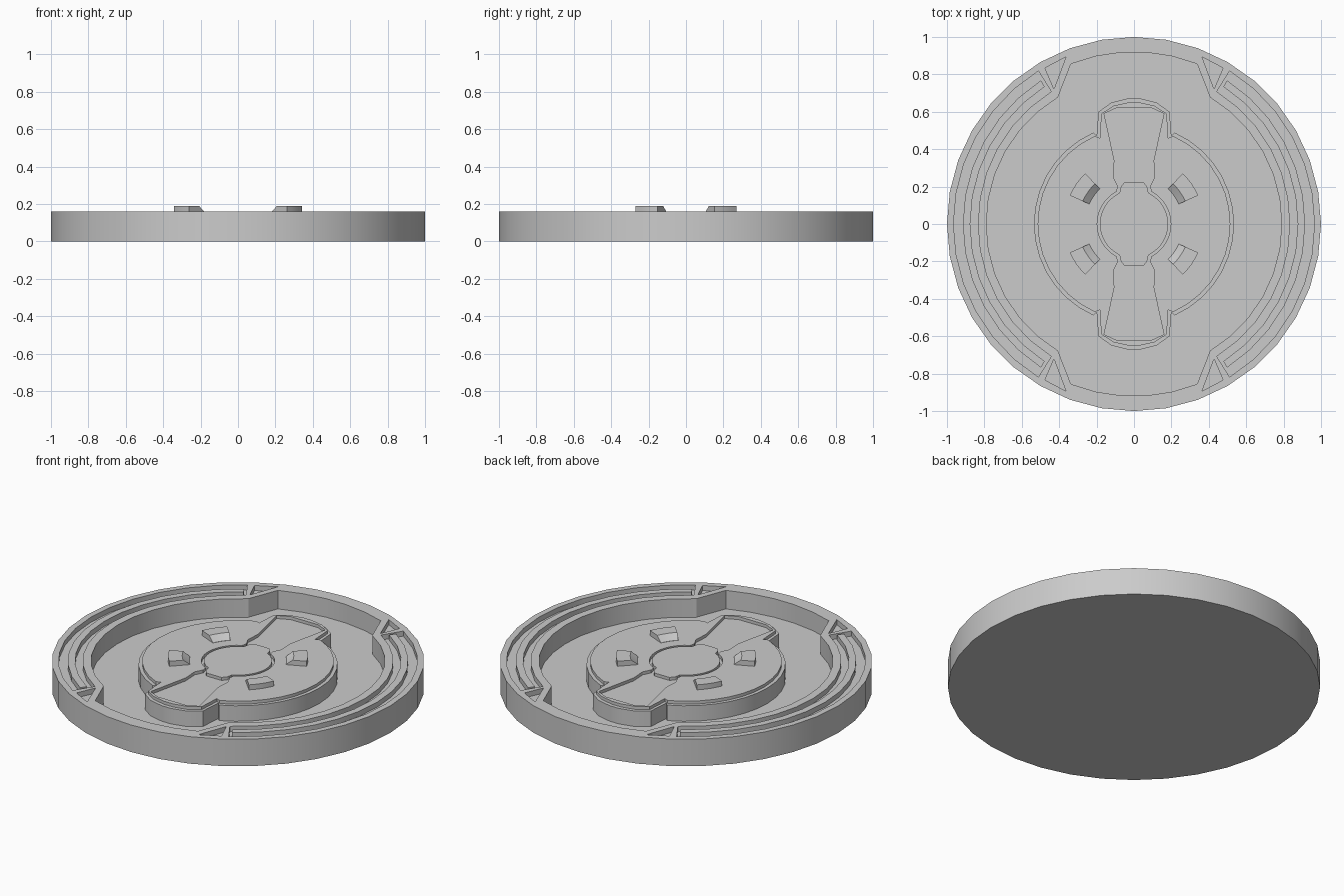
import bpy, bmesh
from math import sin, cos, radians

if "Cube" in bpy.data.objects:
    bpy.data.objects.remove(bpy.data.objects["Cube"])

FLOOR, TOP = 0.05, 0.16


def pol(r, a):
    return (r * cos(radians(a)), r * sin(radians(a)))


def arc(r, a0, a1, n):
    return [pol(r, a0 + (a1 - a0) * i / n) for i in range(n + 1)]


def prism(name, pts, z0, z1):
    """Extrude a closed outline between two heights."""
    bm = bmesh.new()
    low = [bm.verts.new((x, y, z0)) for x, y in pts]
    high = [bm.verts.new((x, y, z1)) for x, y in pts]
    bm.faces.new(low[::-1])
    bm.faces.new(high)
    n = len(pts)
    for i in range(n):
        j = (i + 1) % n
        bm.faces.new((low[i], low[j], high[j], high[i]))
    bmesh.ops.recalc_face_normals(bm, faces=bm.faces)
    me = bpy.data.meshes.new(name)
    bm.to_mesh(me)
    bm.free()
    ob = bpy.data.objects.new(name, me)
    bpy.context.collection.objects.link(ob)
    return ob


def cut(ob, cutter):
    """Subtract a cutter and discard it."""
    m = ob.modifiers.new("cut", 'BOOLEAN')
    m.operation = 'DIFFERENCE'
    m.solver = 'EXACT'
    m.object = cutter
    cutter.hide_render = True
    bpy.context.view_layer.objects.active = ob
    bpy.ops.object.modifier_apply(modifier=m.name)
    bpy.data.objects.remove(cutter)


def half_turn(pts):
    return [(-x, -y) for x, y in pts]


def mirrored(half):
    """Complete a right-hand chain (bottom to top) across x = 0."""
    return half + [(-x, y) for x, y in half[::-1]]


def four_way(quarter):
    """Complete an outline given from the x axis up to near the y axis."""
    lower = [(x, -y) for x, y in quarter[:0:-1]]
    return mirrored(lower + quarter)


# Base disc with the sunken well
base = prism("base_disc", arc(1, 0, 350, 35), 0, TOP)
well = four_way(arc(0.79, 0, 59, 6) + arc(0.92, 68.5, 86, 2))
cut(base, prism("well_cutter", well, FLOOR, 0.3))

# Curved grooves in the rim, each with a raised rib
for side, mid in (("right", 0), ("left", 180)):
    groove = arc(0.965, mid - 58, mid + 58, 12) + arc(0.835, mid + 58, mid - 58, 12)
    cut(base, prism("groove_cutter", groove, 0.13, 0.3))
    rib = arc(0.915, mid - 57, mid + 57, 12) + arc(0.876, mid + 57, mid - 57, 12)
    prism("rim_rib_" + side, rib, 0.125, TOP)

# Triangular pockets at the groove ends
for sx in (1, -1):
    for sy in (1, -1):
        tri = [(0.476 * sx, 0.834 * sy), (0.428 * sx, 0.722 * sy), (0.364 * sx, 0.893 * sy)]
        cut(base, prism("pocket_cutter", tri, 0.13, 0.3))

# Central island: lower ledge and upper deck
lobe = [(0.20, 0.47), (0.19, 0.60), (0.12, 0.65), (0.03, 0.672)]
lower = four_way(arc(0.535, 0, 66, 7) + lobe)
prism("island_ledge", lower, FLOOR - 0.01, 0.142)
lobe_in = [(0.183, 0.46), (0.175, 0.59), (0.11, 0.632), (0.03, 0.65)]
deck = prism("island_deck", four_way(arc(0.515, 0, 66, 7) + lobe_in), 0.135, TOP)

# Sunken panels in the lobes and the hub opening
panel = mirrored([(0.06, 0.15), (0.11, 0.25), (0.105, 0.34), (0.16, 0.59), (0.09, 0.622)])
for pts in (panel, half_turn(panel)):
    cut(deck, prism("panel_cutter", pts, 0.1, 0.3))
cut(deck, prism("hub_cutter", four_way(arc(0.197, 0, 62, 6) + [(0.085, 0.21), (0.06, 0.24)]), 0.1, 0.3))

# Hub disc with two tabs
prism("hub_disc", four_way(arc(0.183, 0, 65, 6) + [(0.07, 0.20), (0.05, 0.225)]), 0.135, TOP)

# Four raised pads with a ramp on the inner edge
for k, (sx, sy) in enumerate(((1, 1), (-1, 1), (-1, -1), (1, -1))):
    section = [(0.262, 0.15), (0.262, 0.161), (0.30, 0.19), (0.376, 0.19), (0.376, 0.15)]
    bm = bmesh.new()
    rings = []
    for i in range(5):
        a = 24 + 22 * i / 4
        rings.append([bm.verts.new((sx * pol(r, a)[0], sy * pol(r, a)[1], z)) for r, z in section])
    for p, q in zip(rings, rings[1:]):
        for i in range(5):
            j = (i + 1) % 5
            bm.faces.new((p[i], p[j], q[j], q[i]))
    bm.faces.new(rings[0])
    bm.faces.new(rings[-1])
    bmesh.ops.recalc_face_normals(bm, faces=bm.faces)
    me = bpy.data.meshes.new("ramp_pad")
    bm.to_mesh(me)
    bm.free()
    bpy.context.collection.objects.link(bpy.data.objects.new("ramp_pad_%d" % (k + 1), me))

# Smooth the curved walls, keep edges sharp
for ob in bpy.context.collection.objects:
    ob.select_set(True)
    bpy.context.view_layer.objects.active = ob
bpy.ops.object.shade_smooth_by_angle(angle=radians(25))
